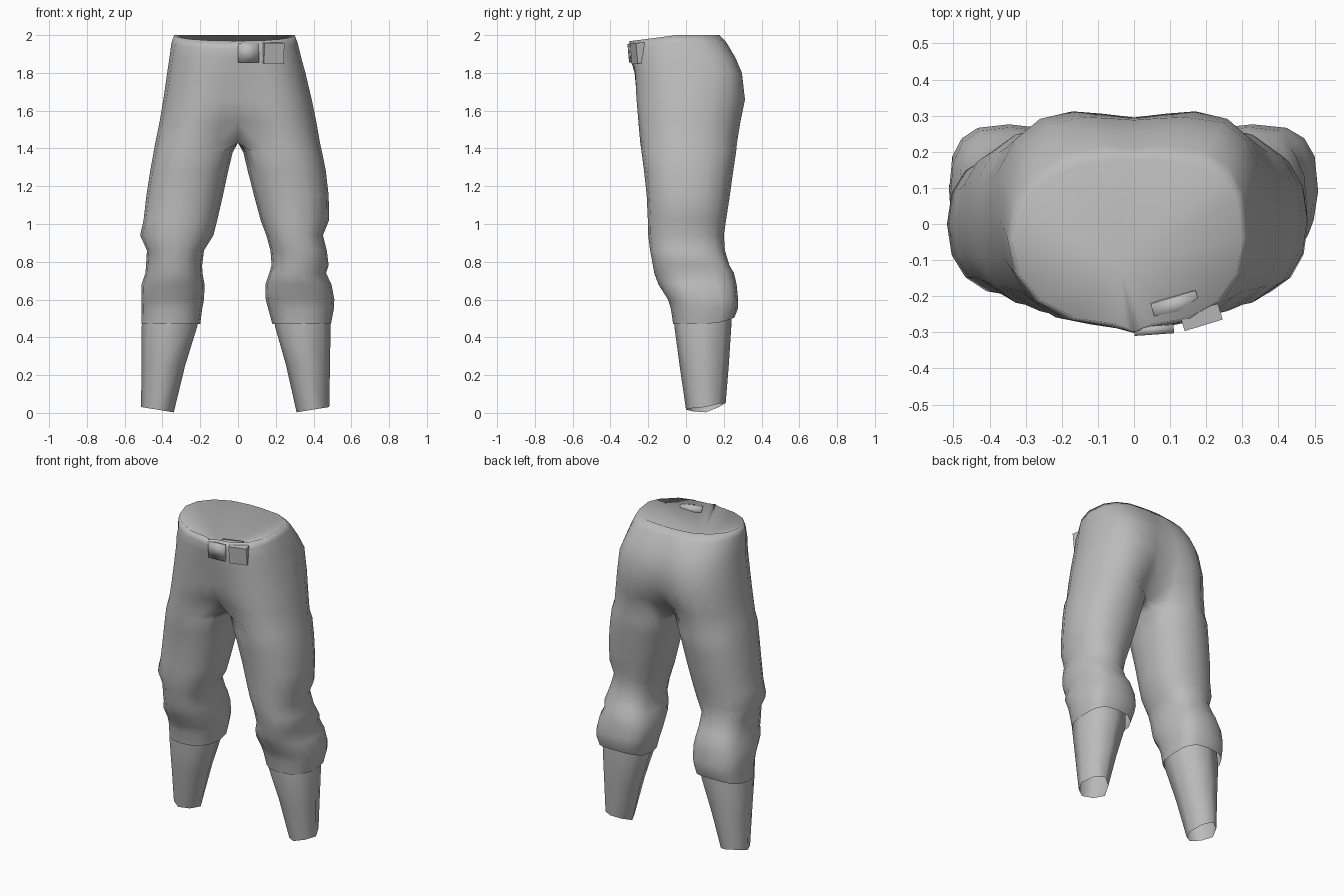
import bpy, bmesh, math
from mathutils import Vector

old = bpy.data.objects.get("Cube")
if old:
    bpy.data.objects.remove(old)

cloth = bpy.data.materials.new("grey cloth")
cloth.use_nodes = True
GREY = (0.5, 0.5, 0.5, 1)
cloth.diffuse_color = GREY
cloth.node_tree.nodes["Principled BSDF"].inputs["Base Color"].default_value = GREY


def finish(name, bm, angle):
    bmesh.ops.recalc_face_normals(bm, faces=bm.faces)
    mesh = bpy.data.meshes.new(name)
    bm.to_mesh(mesh)
    bm.free()
    mesh.materials.append(cloth)
    ob = bpy.data.objects.new(name, mesh)
    bpy.context.collection.objects.link(ob)
    bpy.ops.object.select_all(action='DESELECT')
    ob.select_set(True)
    bpy.context.view_layer.objects.active = ob
    bpy.ops.object.shade_smooth_by_angle(angle=math.radians(angle))
    return ob


def spow(v, e):
    return math.copysign(abs(v) ** e, v)


def bridge(bm, rings):
    n = len(rings[0])
    for a, b in zip(rings, rings[1:]):
        for k in range(n):
            j = (k + 1) % n
            quad = [a[k], a[j], b[j], b[k]]
            if any(abs(v.co.x) > 1e-5 for v in quad):   # skip the inner wall
                bm.faces.new(quad)


# Pelvis half sections: z, left out, right out, bulge x, front y, back y, seam front, seam back
PELVIS = [
    (2.00, .300, .338, .04, -.278, .178, -.298, .178),
    (1.96, .315, .352, .08, -.282, .215, -.302, .208),
    (1.88, .335, .363, .12, -.278, .262, -.296, .255),
    (1.80, .357, .375, .14, -.268, .296, -.272, .288),
    (1.66, .390, .395, .17, -.262, .312, -.255, .295),
    (1.54, .415, .415, .19, -.252, .288, -.215, .220),
    (1.43, .434, .438, .21, -.242, .270, -.090, .120),
]
# Leg sections: z, left in, left out, right in, right out, front y, back y
LEG = [
    (1.38, .028, .445, .028, .447, -.235, .265),
    (1.28, .052, .465, .052, .465, -.222, .250),
    (1.15, .085, .480, .080, .485, -.208, .232),
    (1.02, .120, .482, .110, .500, -.202, .212),
    (0.94, .150, .450, .130, .518, -.200, .200),
    (0.86, .172, .470, .180, .482, -.190, .206),
    (0.78, .178, .480, .190, .487, -.175, .230),
    (0.74, .165, .466, .188, .490, -.168, .254),
    (0.68, .145, .495, .177, .510, -.146, .268),
    (0.60, .147, .510, .180, .512, -.095, .276),
    (0.55, .160, .507, .190, .510, -.080, .274),
    (0.47, .182, .492, .200, .512, -.068, .256),
]

N = 16
bm = bmesh.new()
for side in (1, -1):
    rings = []
    for z, lo, ro, xc, yf, yb, sf, sb in PELVIS:
        out = lo if side > 0 else ro
        ring = []
        for k in range(N):
            a = math.tau * k / N
            if k <= 8:                       # outer sweep from front to back
                e = .72 if side > 0 and z > 1.79 and k > 4 else .95   # fuller left hip corner
                x = xc + (out - xc) * spow(math.sin(a), e)
                y = (yf + yb) / 2 - (yb - yf) / 2 * spow(math.cos(a), e)
            elif k in (9, 15):               # between bulge and centre seam
                x = xc * .5
                y = (.6 * yb + .4 * sb) if k == 9 else (.6 * yf + .4 * sf)
            else:                            # points on the centre plane
                x = 0
                y = sb + (sf - sb) * (k - 10) / 4
            dip = .13 * min(0, y + .05) if z > 1.95 else 0
            ring.append(bm.verts.new((side * x, y, z + dip)))
        rings.append(ring)
    for z, li, lo, ri, ro, yf, yb in LEG:
        i, out = (li, lo) if side > 0 else (ri, ro)
        ring = []
        for k in range(N):
            a = math.tau * k / N
            e = .68 if z < .8 and math.cos(a) < 0 else .88   # boxy calf side of the cuff
            s, c = spow(math.sin(a), e), spow(math.cos(a), e)
            lift = .035 * max(0, -c) ** 2 if z < .5 else 0   # hem rises at the back
            ring.append(bm.verts.new((side * ((i + out) / 2 + (out - i) / 2 * s),
                                      (yf + yb) / 2 - (yb - yf) / 2 * c, z + lift)))
        rings.append(ring)
    bridge(bm, rings)
bmesh.ops.delete(bm, geom=[v for v in bm.verts if not v.link_faces], context='VERTS')
bmesh.ops.remove_doubles(bm, verts=bm.verts, dist=.0005)

# Shallow sunken lining inside the waist, lowest towards the front
rim = [e for e in bm.edges if e.is_boundary and min(v.co.z for v in e.verts) > 1.9]
pit = bm.verts.new((-.04, -.11, 1.84))
for e in rim:
    bm.faces.new([e.verts[0], e.verts[1], pit])
finish("trousers", bm, 175)

# Lower legs: tapered open tubes, narrowing to a diamond shaped, slanted end
for name, side, rows in (
        ("left_lower_leg", 1, [(.56, .20, .475), (.46, .195, .490), (.25, .255, .487), (0, .31, .483)]),
        ("right_lower_leg", -1, [(.56, .21, .495), (.46, .215, .510), (.25, .28, .511), (0, .34, .513)])):
    bm = bmesh.new()
    rings = []
    for z, i, out in rows:
        t = max(0, 1 - z / .46)
        yf, yb = -.062 + .062 * t, .240 - .030 * t
        e = .85 + .4 * t
        ring = []
        for k in range(8):
            a = math.tau * k / 8
            s, c = spow(math.sin(a), e), spow(math.cos(a), e)
            lift = .017 + .014 * s + .035 * max(0, -c) if z == 0 else 0
            ring.append(bm.verts.new((side * ((i + out) / 2 + (out - i) / 2 * s),
                                      (yf + yb) / 2 - (yb - yf) / 2 * c, z + lift)))
        rings.append(ring)
    bridge(bm, rings)
    finish(name, bm, 60)


# Waist fastening: soft folded tabs and a buckle, leaning with the cloth
def block(name, centre, size, turn, angle):
    bm = bmesh.new()
    bmesh.ops.create_cube(bm, size=1)
    for v in bm.verts:
        v.co = Vector(v.co[i] * size[i] for i in range(3))
    ob = finish(name, bm, angle)
    ob.location = centre
    ob.rotation_euler = (math.radians(5), 0, math.radians(turn))


block("fly_tab", (.055, -.290, 1.905), (.11, .024, .10), 4, 120)
block("buckle", (.185, -.254, 1.905), (.11, .046, .11), 17, 30)
block("belt_end", (.115, -.225, 1.932), (.13, .050, .05), 17, 120)
